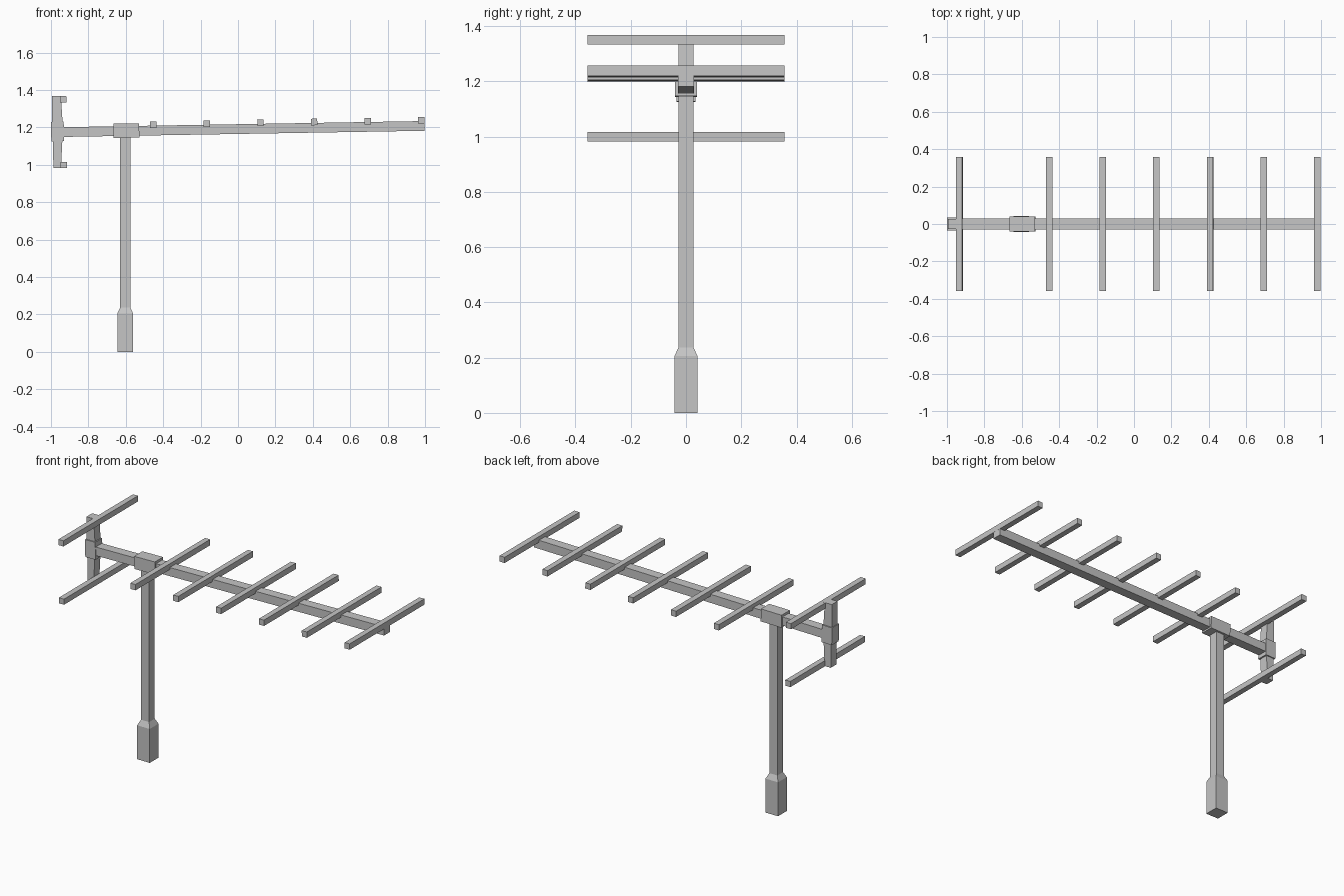
import bpy, bmesh, math
from mathutils import Vector

cube = bpy.data.objects.get("Cube")
if cube:
    bpy.data.objects.remove(cube, do_unlink=True)

GREY = (0.56, 0.56, 0.56, 1)
mat = bpy.data.materials.new("light grey metal")
mat.use_nodes = True
mat.diffuse_color = GREY
mat.node_tree.nodes["Principled BSDF"].inputs["Base Color"].default_value = GREY

TILT = math.atan(0.017)  # the boom rises gently towards +x


def add_object(name, bm):
    bmesh.ops.recalc_face_normals(bm, faces=bm.faces)
    mesh = bpy.data.meshes.new(name)
    bm.to_mesh(mesh)
    bm.free()
    mesh.materials.append(mat)
    ob = bpy.data.objects.new(name, mesh)
    bpy.context.collection.objects.link(ob)
    return ob


def box(name, centre, size, tilt=0.0):
    bm = bmesh.new()
    bmesh.ops.create_cube(bm, size=1)
    bmesh.ops.scale(bm, vec=Vector(size), verts=bm.verts)
    ob = add_object(name, bm)
    ob.location = centre
    ob.rotation_euler.y = -tilt


def side_profile(name, points, half_width):
    """Extrude an x-z outline across y."""
    bm = bmesh.new()
    face = bm.faces.new([bm.verts.new((x, -half_width, z)) for x, z in points])
    out = bmesh.ops.extrude_face_region(bm, geom=[face])
    moved = [v for v in out["geom"] if isinstance(v, bmesh.types.BMVert)]
    bmesh.ops.translate(bm, vec=(0, 2 * half_width, 0), verts=moved)
    # Close the starting side if the extrusion consumed it
    bmesh.ops.holes_fill(bm, edges=bm.edges)
    add_object(name, bm)


def boom_z(x):
    return 1.191 + 0.017 * x


# Square mast with a thicker foot and a tapered collar
MAST_X = -0.603
bm = bmesh.new()
rings = []
for half, z in ((0.042, 0), (0.042, 0.205), (0.027, 0.237), (0.027, 1.16)):
    rings.append([bm.verts.new((MAST_X + sx * half, sy * half, z))
                  for sx, sy in ((-1, -1), (1, -1), (1, 1), (-1, 1))])
for low, high in zip(rings, rings[1:]):
    for i in range(4):
        j = (i + 1) % 4
        bm.faces.new((low[i], low[j], high[j], high[i]))
bm.faces.new(rings[0])
bm.faces.new(rings[-1])
add_object("mast", bm)

# Boom and the clamp that holds it on the mast
box("boom", (0.022, 0, boom_z(0.022)), (1.95, 0.058, 0.052), TILT)
box("mast_clamp", (-0.597, 0, 1.183), (0.138, 0.079, 0.076), TILT)

# Cross rods along the boom
for i in range(6):
    x = -0.453 + i * 0.2866
    box(f"cross_rod_{i + 1}", (x, 0, boom_z(x) + 0.031), (0.034, 0.714, 0.035), TILT)

# Rear bracket with an arm above and below
box("rear_clamp", (-0.965, 0, 1.178), (0.068, 0.067, 0.105), TILT)
side_profile("upper_arm", [(-0.996, 1.2), (-0.936, 1.2), (-0.945, 1.335),
                           (-0.935, 1.367), (-0.994, 1.367)], 0.027)
side_profile("lower_arm", [(-0.99, 1.15), (-0.938, 1.15), (-0.945, 1.015),
                           (-0.938, 0.983), (-0.987, 0.983)], 0.027)

# Rear cross rods
box("upper_rear_rod", (-0.935, 0, 1.35), (0.034, 0.714, 0.034), TILT)
box("lower_rear_rod", (-0.931, 0, 0.999), (0.034, 0.714, 0.034), -TILT)
